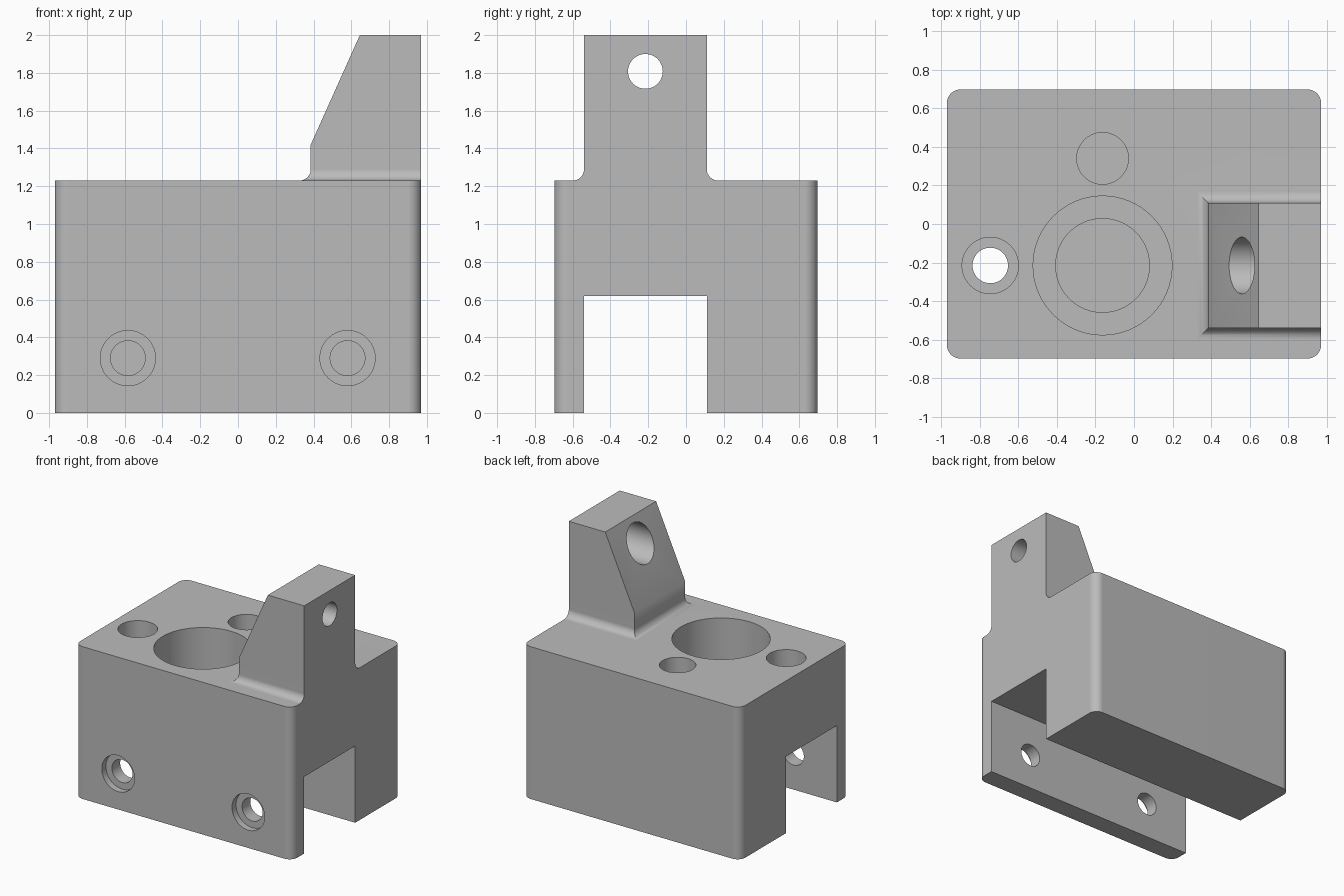
import bpy, bmesh, math
from mathutils import Matrix, Vector

if "Cube" in bpy.data.objects:
    bpy.data.objects.remove(bpy.data.objects["Cube"])

metal = bpy.data.materials.new("machined grey")
metal.use_nodes = True
GREY = (0.5, 0.5, 0.5, 1)
metal.diffuse_color = GREY
metal.node_tree.nodes["Principled BSDF"].inputs["Base Color"].default_value = GREY

HALF_X, HALF_Y, DECK = 0.97, 0.697, 1.23     # block size
Y0, Y1, CEILING = -0.54, 0.11, 0.62          # channel and lug width, channel height
MID = (Y0 + Y1) / 2


def finish(name, bm):
    bmesh.ops.recalc_face_normals(bm, faces=bm.faces)
    mesh = bpy.data.meshes.new(name)
    bm.to_mesh(mesh)
    bm.free()
    mesh.materials.append(metal)
    obj = bpy.data.objects.new(name, mesh)
    bpy.context.collection.objects.link(obj)
    return obj


def box(bm, low, high):
    low, high = Vector(low), Vector(high)
    size = high - low
    matrix = Matrix.Translation((low + high) / 2) @ Matrix.Diagonal((*size, 1))
    return bmesh.ops.create_cube(bm, size=1, matrix=matrix)["verts"]


def loft(bm, rings):
    loops = [[bm.verts.new(p) for p in ring] for ring in rings]
    for a, b in zip(loops, loops[1:]):
        for i in range(len(a)):
            j = (i + 1) % len(a)
            bm.faces.new((a[i], a[j], b[j], b[i]))
    bm.faces.new(loops[0])
    bm.faces.new(loops[-1])


def boolean(target, tool, operation):
    mod = target.modifiers.new(operation.lower(), "BOOLEAN")
    mod.operation, mod.solver, mod.object = operation, "EXACT", tool
    bpy.context.view_layer.objects.active = target
    bpy.ops.object.modifier_apply(modifier=mod.name)
    bpy.data.objects.remove(tool)


def drill(target, axis, start, end, centre, radius):
    """Cut a round hole along an axis; centre gives the other two coordinates."""
    bm = bmesh.new()
    bmesh.ops.create_cone(bm, cap_ends=True, segments=64, radius1=radius,
                          radius2=radius, depth=abs(end - start))
    middle = list(centre)
    middle.insert("xyz".index(axis), (start + end) / 2)
    turn = {"x": Matrix.Rotation(math.pi / 2, 4, "Y"),
            "y": Matrix.Rotation(math.pi / 2, 4, "X"),
            "z": Matrix.Identity(4)}[axis]
    bm.transform(Matrix.Translation(middle) @ turn)
    boolean(target, finish("drill", bm), "DIFFERENCE")


# Block with rounded upright corners
bm = bmesh.new()
box(bm, (-HALF_X, -HALF_Y, 0), (HALF_X, HALF_Y, DECK))
upright = [e for e in bm.edges
           if abs(e.verts[0].co.z - e.verts[1].co.z) > 1]
bmesh.ops.bevel(bm, geom=upright, offset=0.07, segments=8, profile=0.5,
                affect="EDGES")
block = finish("clamp_block", bm)

# Channel along the underside
bm = bmesh.new()
box(bm, (-2, Y0, -1), (2, Y1, CEILING))
boolean(block, finish("channel", bm), "DIFFERENCE")


# Upright lug with a filleted foot and a sloping face
def lug_ring(x, z, spread=0):
    return [(x - spread, Y0 - spread, z), (HALF_X, Y0 - spread, z),
            (HALF_X, Y1 + spread, z), (x - spread, Y1 + spread, z)]


FILLET, LUG_X = 0.06, 0.385
rings = [lug_ring(LUG_X, DECK - 0.1, FILLET)]
for step in range(9):
    a = math.pi / 2 * step / 8
    rings.append(lug_ring(LUG_X, DECK + FILLET * (1 - math.cos(a)),
                          FILLET * (1 - math.sin(a))))
rings += [lug_ring(LUG_X, 1.42), lug_ring(0.645, 2)]
bm = bmesh.new()
loft(bm, rings)
boolean(block, finish("lug", bm), "UNION")

# Cross hole in the lug, counterbored from the sloping face
drill(block, "x", 0.3, 0.82, (MID, 1.808), 0.147)
drill(block, "x", 0.7, 1.2, (MID, 1.808), 0.092)

# Stepped central bore
drill(block, "z", 0.82, 1.4, (-0.163, MID), 0.36)
drill(block, "z", 0.72, 1.0, (-0.163, MID), 0.243)

# Counterbored through hole and blind hole in the deck
drill(block, "z", 0.9, 1.4, (-0.745, MID), 0.146)
drill(block, "z", 0.5, 1.0, (-0.745, MID), 0.092)
drill(block, "z", 0.7, 1.4, (-0.163, 0.34), 0.134)

# Clamp screw holes through the front wall
for x in (-0.583, 0.58):
    drill(block, "y", -0.9, -0.645, (x, 0.29), 0.146)
    drill(block, "y", -0.8, -0.4, (x, 0.29), 0.092)

# Smooth rounded surfaces while keeping flat faces flat
bpy.ops.object.select_all(action="DESELECT")
block.select_set(True)
bpy.context.view_layer.objects.active = block
bpy.ops.object.shade_smooth_by_angle(angle=math.radians(25))
weighted = block.modifiers.new("flat faces", "WEIGHTED_NORMAL")
weighted.keep_sharp = True
